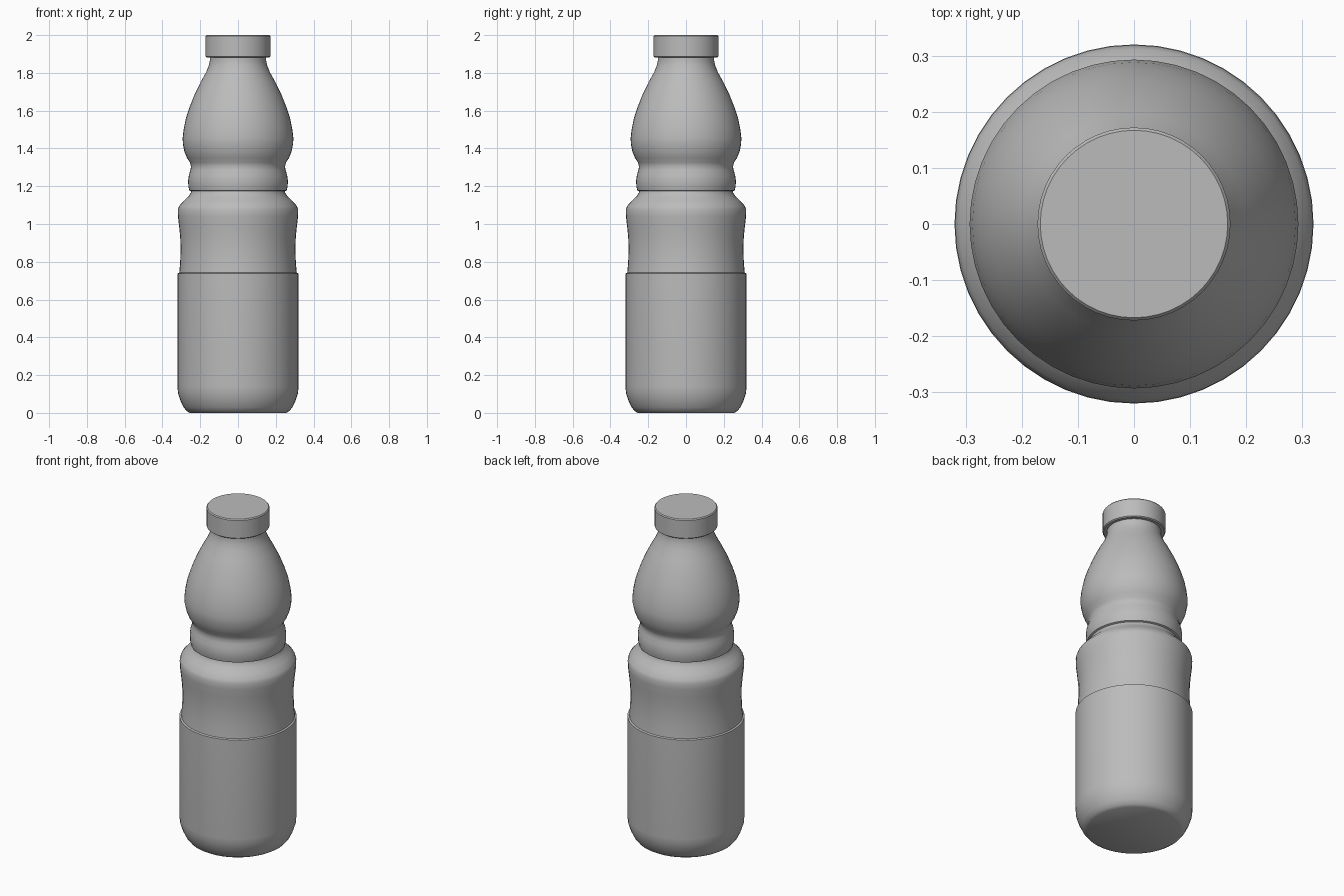
import bpy, bmesh, math

cube = bpy.data.objects.get("Cube")
if cube:
    bpy.data.objects.remove(cube, do_unlink=True)

SEGMENTS = 48
GREY = (0.50, 0.50, 0.50, 1.0)

mat = bpy.data.materials.new("plain grey")
mat.use_nodes = True
mat.diffuse_color = GREY
mat.node_tree.nodes["Principled BSDF"].inputs["Base Color"].default_value = GREY


def lathe(name, profile, sharp_angle=35):
    """Spin a (radius, height) profile around z; radius 0 at either end closes it."""
    bm = bmesh.new()
    verts = [bm.verts.new((r, 0, z)) for r, z in profile]
    edges = [bm.edges.new(pair) for pair in zip(verts, verts[1:])]
    bmesh.ops.spin(bm, geom=verts + edges, cent=(0, 0, 0), axis=(0, 0, 1),
                   angle=math.tau, steps=SEGMENTS, use_duplicate=False)
    bmesh.ops.remove_doubles(bm, verts=bm.verts, dist=0.0005)
    bmesh.ops.recalc_face_normals(bm, faces=bm.faces)
    mesh = bpy.data.meshes.new(name)
    bm.to_mesh(mesh)
    bm.free()
    mesh.materials.append(mat)
    obj = bpy.data.objects.new(name, mesh)
    bpy.context.collection.objects.link(obj)
    bpy.ops.object.select_all(action="DESELECT")
    obj.select_set(True)
    bpy.context.view_layer.objects.active = obj
    bpy.ops.object.shade_smooth_by_angle(angle=math.radians(sharp_angle))
    return obj


# Bottle: rounded base, label wall, grip waist, neck ring, bulb and neck
lathe("bottle_body", [
    (0, 0), (0.255, 0), (0.272, 0.01), (0.288, 0.03), (0.305, 0.065),
    (0.318, 0.105), (0.32, 0.14), (0.32, 0.738),
    (0.311, 0.742), (0.306, 0.80), (0.304, 0.87), (0.306, 0.93),
    (0.312, 0.99), (0.318, 1.04), (0.319, 1.075), (0.312, 1.095),
    (0.285, 1.125), (0.262, 1.147), (0.250, 1.165), (0.248, 1.174),
    (0.258, 1.178), (0.263, 1.20), (0.264, 1.23), (0.260, 1.26), (0.252, 1.285),
    (0.249, 1.305), (0.254, 1.325), (0.270, 1.35), (0.284, 1.385),
    (0.292, 1.425), (0.293, 1.455), (0.288, 1.50), (0.276, 1.56),
    (0.256, 1.62), (0.228, 1.69), (0.196, 1.755), (0.168, 1.805),
    (0.154, 1.84), (0.149, 1.865), (0.149, 1.89), (0, 1.89)])

# Screw cap with a slightly softened top rim
lathe("cap", [(0, 1.882), (0.166, 1.882), (0.172, 1.887),
              (0.172, 1.994), (0.167, 2.0), (0, 2.0)])
